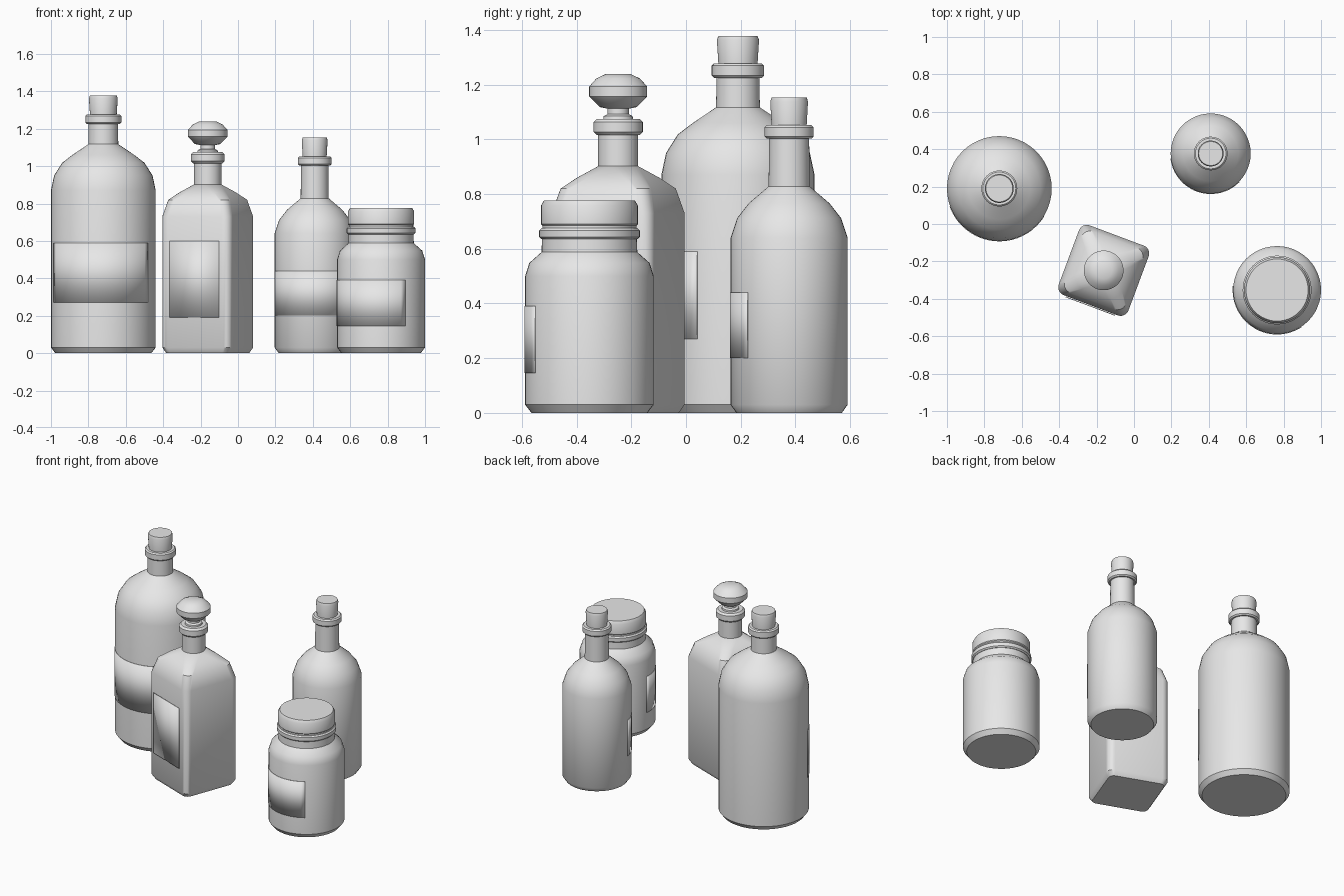
import bpy, bmesh
from math import sin, cos, pi, radians

old = bpy.data.objects.get("Cube")
if old:
    bpy.data.objects.remove(old, do_unlink=True)

grey = bpy.data.materials.new("plain_grey")
grey.use_nodes = True
grey.diffuse_color = (0.8, 0.8, 0.8, 1)
grey.node_tree.nodes["Principled BSDF"].inputs["Base Color"].default_value = (0.8, 0.8, 0.8, 1)

SIDES = 48


def finish(bm, name, place, turn=0, smooth_angle=35):
    """Turn a bmesh into a placed object, smooth except on sharp edges."""
    bmesh.ops.recalc_face_normals(bm, faces=bm.faces)
    for f in bm.faces:
        f.smooth = True
    for e in bm.edges:
        if len(e.link_faces) == 2:
            e.smooth = e.calc_face_angle() < radians(smooth_angle)
    mesh = bpy.data.meshes.new(name)
    bm.to_mesh(mesh)
    bm.free()
    mesh.materials.append(grey)
    obj = bpy.data.objects.new(name, mesh)
    obj.location = (*place, 0)
    obj.rotation_euler.z = radians(turn)
    bpy.context.collection.objects.link(obj)
    return obj


def loft(name, rings, place, turn=0):
    """Skin a stack of equal-length rings and cap both ends."""
    bm = bmesh.new()
    loops = [[bm.verts.new(p) for p in ring] for ring in rings]
    n = len(loops[0])
    for low, high in zip(loops, loops[1:]):
        for i in range(n):
            j = (i + 1) % n
            bm.faces.new((low[i], low[j], high[j], high[i]))
    bm.faces.new(loops[0][::-1])
    bm.faces.new(loops[-1])
    return finish(bm, name, place, turn)


def lathe(name, profile, place):
    """Round part from (radius, height) pairs."""
    rings = [[(r * cos(2 * pi * i / SIDES), r * sin(2 * pi * i / SIDES), z)
              for i in range(SIDES)] for r, z in profile]
    return loft(name, rings, place)


def rounded_square(half, corner, z, steps=6):
    pts = []
    for q in range(4):
        mid = pi / 4 + q * pi / 2
        cx = (half - corner) * (1 if cos(mid) > 0 else -1)
        cy = (half - corner) * (1 if sin(mid) > 0 else -1)
        for s in range(steps + 1):
            a = q * pi / 2 + s / steps * pi / 2
            pts.append((cx + corner * cos(a), cy + corner * sin(a), z))
    return pts


def collar(name, r, z0, z1, place, b=0.008):
    lathe(name, [(r - b, z0), (r, z0 + b), (r, z1 - b), (r - b, z1)], place)


def cork(name, r, z0, z1, place):
    lathe(name, [(r * 0.92, z0), (r, z1 - 0.015), (r * 0.93, z1)], place)


def label(name, points, z0, z1, place, turn):
    """Thin plate following a line of (x, y) points."""
    bm = bmesh.new()
    low = [bm.verts.new((x, y, z0)) for x, y in points]
    high = [bm.verts.new((x, y, z1)) for x, y in points]
    for i in range(len(points) - 1):
        bm.faces.new((low[i], low[i + 1], high[i + 1], high[i]))
    obj = finish(bm, name, place, turn)
    plate = obj.modifiers.new("thickness", "SOLIDIFY")
    plate.thickness = 0.004
    plate.offset = -1


def round_label(name, r, z0, z1, place, turn, half=64, steps=20):
    angles = [radians(half * (2 * i / steps - 1)) for i in range(steps + 1)]
    label(name, [(r * sin(a), -r * cos(a)) for a in angles], z0, z1, place, turn)


# Tall bottle
at = (-0.72, 0.19)
lathe("tall_bottle_body", [(0.257, 0), (0.28, 0.03), (0.28, 0.87), (0.263, 0.95),
                           (0.22, 1.018), (0.165, 1.06), (0.08, 1.117), (0.078, 1.25)], at)
collar("tall_bottle_collar", 0.096, 1.225, 1.277, at)
cork("tall_bottle_cork", 0.077, 1.265, 1.378, at)
round_label("tall_bottle_label", 0.283, 0.27, 0.59, at, -6)

# Slim bottle
at = (0.41, 0.377)
lathe("slim_bottle_body", [(0.193, 0), (0.214, 0.03), (0.214, 0.64), (0.19, 0.712),
                           (0.148, 0.766), (0.075, 0.828), (0.073, 1.03)], at)
collar("slim_bottle_collar", 0.09, 1.003, 1.052, at)
cork("slim_bottle_cork", 0.069, 1.04, 1.153, at)
round_label("slim_bottle_label", 0.217, 0.2, 0.44, at, -19)

# Wide jar with a lid
at = (0.765, -0.353)
lathe("jar_body", [(0.212, 0), (0.235, 0.03), (0.235, 0.5), (0.22, 0.548),
                   (0.175, 0.588), (0.172, 0.69)], at)
collar("jar_collar", 0.184, 0.635, 0.675, at)
lathe("jar_lid", [(0.168, 0.68), (0.177, 0.69), (0.177, 0.758), (0.166, 0.777)], at)
round_label("jar_label", 0.238, 0.145, 0.39, at, -31)

# Square decanter, its shoulder blending from a square to a round neck
at = (-0.162, -0.248)
turn = -20.5
sections = [(0.18, 0.035, 0), (0.199, 0.045, 0.03), (0.199, 0.045, 0.73),
            (0.175, 0.05, 0.82), (0.13, 0.06, 0.86), (0.073, 0.072, 0.902)]
loft("decanter_body", [rounded_square(*s) for s in sections], at, turn)
lathe("decanter_neck", [(0.073, 0.89), (0.073, 1.03)], at)
collar("decanter_collar", 0.09, 1.015, 1.075, at, 0.012)
lathe("decanter_stopper", [(0.055, 1.07), (0.053, 1.085), (0.039, 1.092), (0.039, 1.112),
                           (0.068, 1.118), (0.106, 1.157), (0.106, 1.193),
                           (0.08, 1.222), (0.045, 1.239)], at)
label("decanter_label", [(-0.14, -0.202), (0.14, -0.202)], 0.19, 0.6, at, turn)
